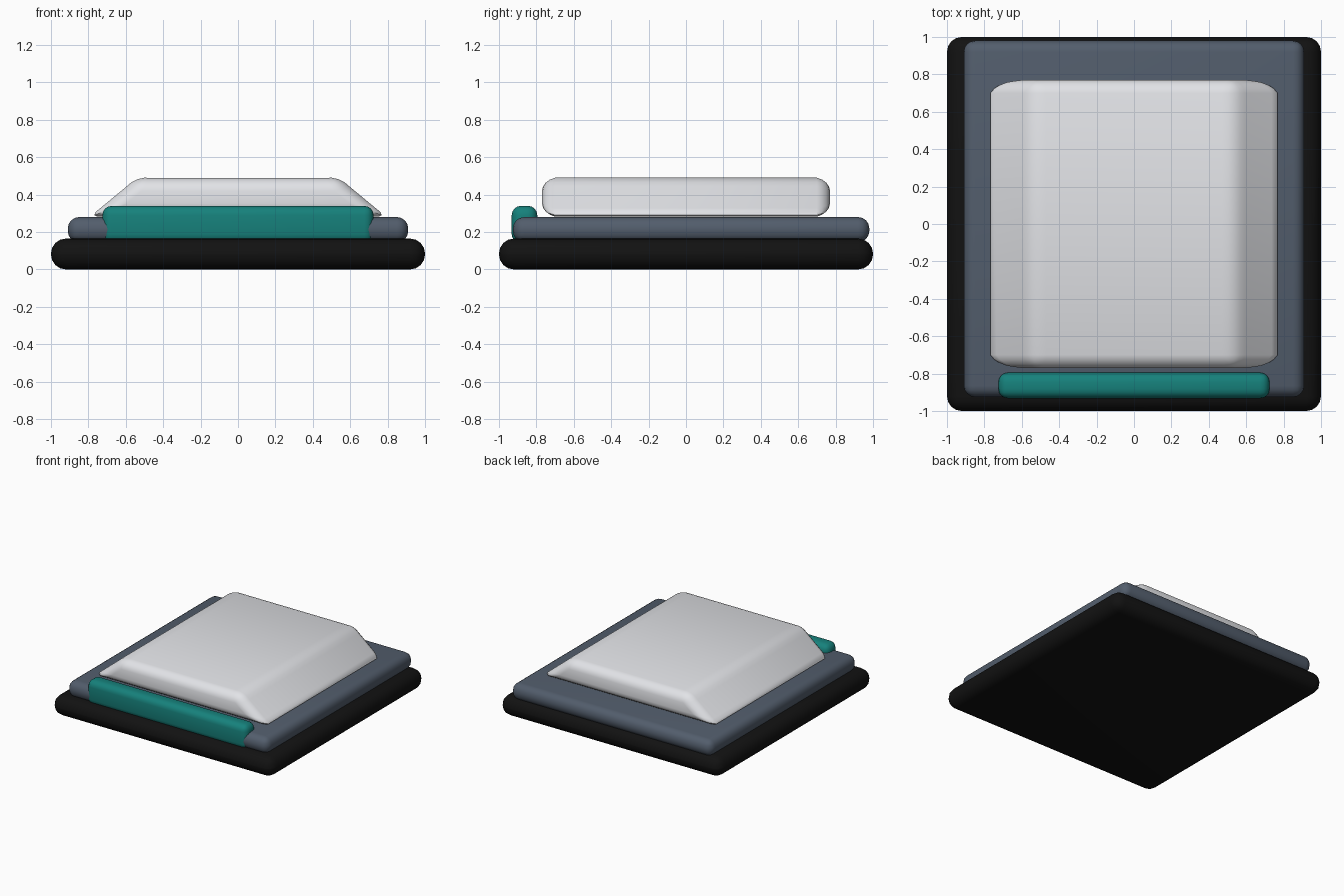
import bpy, bmesh, math

if "Cube" in bpy.data.objects:
    bpy.data.objects.remove(bpy.data.objects["Cube"])


def material(name, color):
    mat = bpy.data.materials.new(name)
    mat.diffuse_color = (*color, 1)
    mat.use_nodes = True
    mat.node_tree.nodes["Principled BSDF"].inputs["Base Color"].default_value = mat.diffuse_color
    return mat


def rounded_block(name, x, y, z, radius, mat, top_x=None, segments=4):
    """Bevelled block from (min, max) ranges; top_x narrows the upper face."""
    bm = bmesh.new()
    bmesh.ops.create_cube(bm, size=1)
    for v in bm.verts:
        upper = v.co.z > 0
        xr = top_x if (upper and top_x) else x
        v.co = (xr[v.co.x > 0], y[v.co.y > 0], z[upper])
    bmesh.ops.bevel(bm, geom=bm.edges[:], offset=radius, segments=segments,
                    profile=0.5, affect='EDGES', clamp_overlap=True)
    bmesh.ops.recalc_face_normals(bm, faces=bm.faces[:])
    mesh = bpy.data.meshes.new(name)
    bm.to_mesh(mesh)
    bm.free()
    mesh.materials.append(mat)
    obj = bpy.data.objects.new(name, mesh)
    bpy.context.collection.objects.link(obj)
    bpy.ops.object.select_all(action='DESELECT')
    obj.select_set(True)
    bpy.context.view_layer.objects.active = obj
    bpy.ops.object.shade_smooth_by_angle(angle=math.radians(35))
    return obj


black = material("black", (0.006, 0.006, 0.006))
slate = material("slate", (0.085, 0.11, 0.15))
teal = material("teal", (0.008, 0.22, 0.2))
white = material("off_white", (0.76, 0.77, 0.8))

# Black base slab
rounded_block("base", (-1, 1), (-1, 1), (0, 0.165), 0.08, black)
# Slate plate, set slightly toward the back
rounded_block("plate", (-0.91, 0.91), (-0.925, 0.98), (0.145, 0.28), 0.06, slate)
# Teal strip along the front edge
rounded_block("front_strip", (-0.725, 0.725), (-0.932, -0.795), (0.14, 0.34), 0.05, teal)
# Tapered pad with sloping left and right sides
rounded_block("pad", (-0.79, 0.79), (-0.77, 0.77), (0.283, 0.49), 0.07, white,
              top_x=(-0.54, 0.54))
